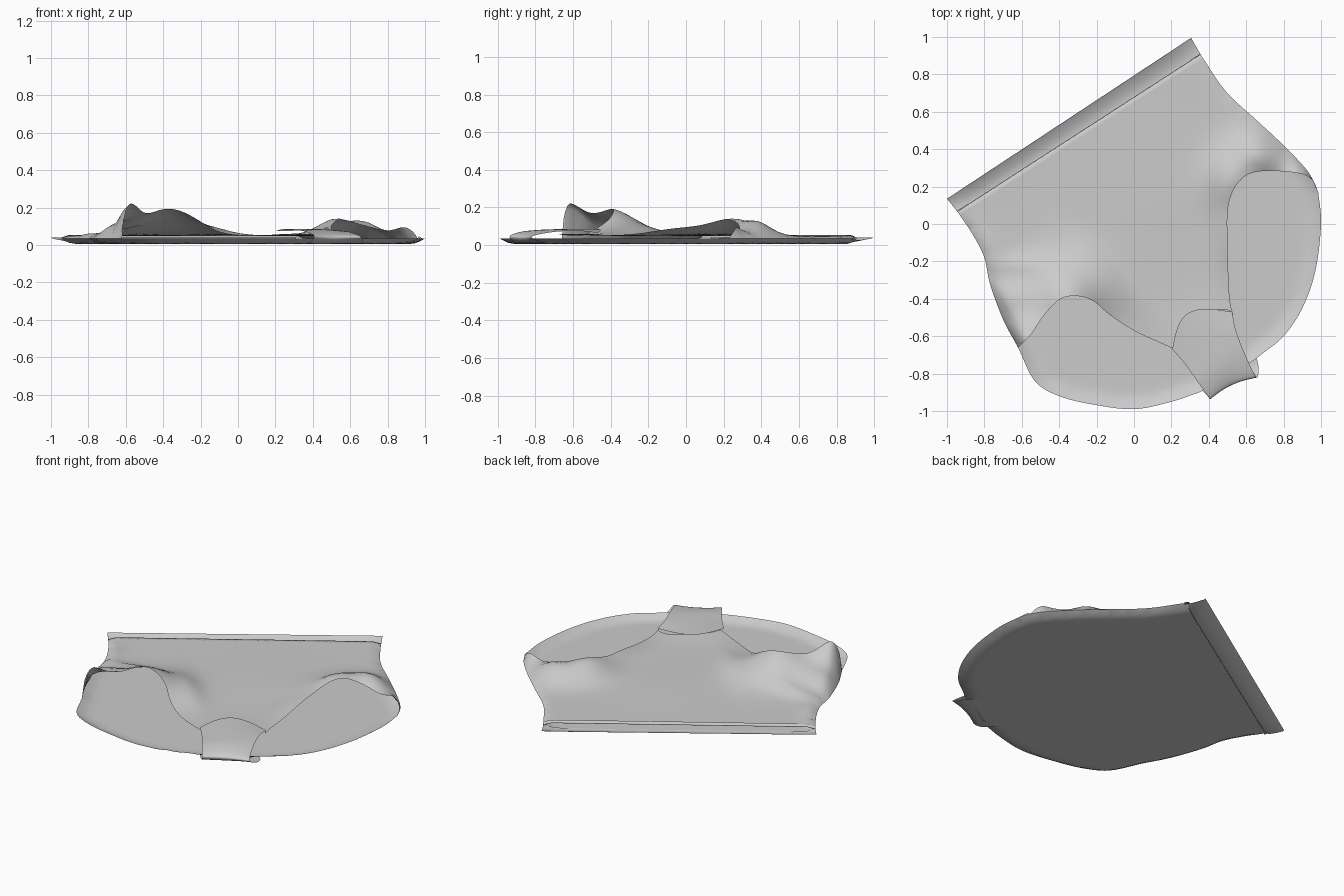
import bpy, bmesh, math
from mathutils import Vector
from mathutils.geometry import delaunay_2d_cdt

if "Cube" in bpy.data.objects:
    bpy.data.objects.remove(bpy.data.objects["Cube"])


def spline(pts, n=7):
    """Catmull-Rom curve through 2D or 3D points."""
    p = [Vector(q) for q in pts]
    p = [2 * p[0] - p[1]] + p + [2 * p[-1] - p[-2]]
    out = []
    for i in range(1, len(p) - 2):
        a, b, c, d = p[i - 1:i + 3]
        for k in range(n):
            t = k / n
            out.append(0.5 * (2 * b + (c - a) * t + (2 * a - 5 * b + 4 * c - d) * t * t
                              + (3 * b - a - 3 * c + d) * t ** 3))
    return out + [p[-2]]


def dist(q, line):
    best = 9.0
    for a, b in zip(line, line[1:]):
        ab = b - a
        t = max(0, min(1, (q - a).dot(ab) / max(ab.length_squared, 1e-9)))
        best = min(best, (q - a - ab * t).length)
    return best


def finish(name, verts, faces):
    me = bpy.data.meshes.new(name)
    me.from_pydata([tuple(v) for v in verts], [], faces)
    ob = bpy.data.objects.new(name, me)
    bpy.context.collection.objects.link(ob)
    bm = bmesh.new()
    bm.from_mesh(me)
    bmesh.ops.delete(bm, geom=[v for v in bm.verts if not v.link_faces], context='VERTS')
    bm.to_mesh(me)
    bm.free()
    me.shade_smooth()
    return ob


def cloth(name, outline, height, flip=False, step=0.035):
    """Fill a 2D outline with an even mesh and drape it with height(point)."""
    pts = []
    for q in outline:
        if not pts or (q - pts[-1]).length > 0.004:
            pts.append(q)
    if (pts[0] - pts[-1]).length < 0.004:
        pts.pop()
    n = len(pts)
    ring = pts + [pts[0]]
    m = int(1.05 / step)
    grid = [Vector((i * step + (j % 2) * step / 2, j * step))
            for i in range(-m, m) for j in range(-m, m)]
    pts = pts + [q for q in grid if dist(q, ring) > step * 0.45]
    v, _, f, *_ = delaunay_2d_cdt(pts, [], [list(range(n))], 1, 1e-5)
    if flip:
        f = [list(reversed(t)) for t in f]
    finish(name, [(q.x, q.y, height(q)) for q in v], [list(t) for t in f])


def loft(name, rows):
    n = len(rows[0])
    faces = [(i * n + j, i * n + j + 1, (i + 1) * n + j + 1, (i + 1) * n + j)
             for i in range(len(rows) - 1) for j in range(n - 1)]
    finish(name, [v for r in rows for v in r], faces)


# Shared edges of the front and back panels
side_r = spline([(.36, .90), (.49, .71), (.65, .56), (.80, .42), (.93, .28), (.985, .17)])
side_l = spline([(-.94, .06), (-.86, -.06), (-.80, -.18), (-.77, -.32), (-.70, -.51), (-.62, -.66)])
waist = spline([(-.94, .06), (-.29, .48), (.36, .90)], 18)
back_r = spline([(.985, .17), (1, 0), (.97, -.25), (.90, -.45), (.80, -.60), (.69, -.69), (.64, -.73)])
back_l = spline([(.35, -.90), (.20, -.95), (0, -.99), (-.22, -.965), (-.40, -.92), (-.53, -.84), (-.62, -.66)])
open_r = spline([(.985, .17), (.95, .24), (.86, .275), (.66, .28), (.56, .225), (.505, .10),
                 (.50, -.1), (.51, -.38), (.53, -.49)])
open_l = spline([(.23, -.675), (.14, -.635), (0, -.57), (-.13, -.485), (-.22, -.41), (-.31, -.385),
                 (-.40, -.405), (-.49, -.50), (-.55, -.59), (-.62, -.66)])

# Folds of the front: x, y, radius along, radius across, angle, height
folds = [(-.36, -.41, .20, .20, 0, .145), (-.59, -.64, .15, .13, 40, .165),
         (-.66, -.40, .13, .10, 20, .045), (-.82, -.12, .12, .08, -50, .02),
         (-.15, -.27, .26, .07, -45, .02), (-.60, -.22, .17, .05, 0, .02),
         (.54, .26, .17, .14, 60, .085), (.68, .37, .13, .08, -35, .05),
         (.91, .26, .09, .08, 0, .055), (.50, -.02, .09, .22, 0, .04),
         (.1, .1, .3, .3, 0, .006), (.40, -.66, .2, .2, 0, .02)]


def front_raw(q):
    z = .048
    for x, y, a, b, ang, h in folds:
        c, s = math.cos(math.radians(ang)), math.sin(math.radians(ang))
        dx, dy = q.x - x, q.y - y
        z += h * math.exp(-((dx * c + dy * s) / a) ** 2 - ((dy * c - dx * s) / b) ** 2)
    return z


def front_z(q):
    d = min(dist(q, side_l), dist(q, side_r))
    k = max(0, 1 - d / .07)
    return .035 + (front_raw(q) - .035) * math.sqrt(1 - k * k)


back_ring = side_r + back_r + back_l + side_l[::-1]
hems = [side_r, back_r, back_l, side_l]


def back_z(q):
    d = min(dist(q, h) for h in hems)
    k = max(0, 1 - d / .08)
    ripple = .004 * math.sin(28 * (q.x - q.y)) * k * (1 - k)
    return .006 + .029 * k * k + ripple


# Front panel, ending on the curved gusset seam
seam = [(.53, -.49), (.50, -.46), (.42, -.465), (.33, -.53), (.26, -.60), (.23, -.675)]
cloth("front_panel", waist + side_r + open_r + spline(seam) + open_l + side_l[::-1], front_z)

# Back panel, lying on the ground
cloth("back_panel", back_ring + waist, back_z, True)

# Narrow turned hem on the inside of the front waist
across = Vector((-.54, .84))
loft("front_waist_hem", [[(p.x + across.x * o, p.y + across.y * o, front_z(p) + h) for p in waist]
                         for o, h in ((-.02, .004), (.006, .005), (.01, -.003), (-.02, -.008))])

# Waistband standing out beyond the back panel
band = []
for t, z in ((0, .008), (.08, .006), (.5, .018), (.92, .034), (1, .040)):
    a, b = Vector((-.94, .06)).lerp(Vector((-1, .135)), t), Vector((.36, .90)).lerp(Vector((.305, .995)), t)
    band.append([(*a.lerp(b, i / 36), z + (.022 * (1 - t) * abs(i / 18 - 1) ** 14)) for i in range(37)])
loft("back_waistband", band)

# Crotch gusset: over the front seam, round the fold and under to the back
left = spline([(.205, -.67, .075), (.27, -.745, .075), (.345, -.85, .075), (.405, -.935, .05),
               (.385, -.91, .015), (.34, -.86, .006), (.31, -.80, .005)], 6)
right = spline([(.525, -.47, .065), (.545, -.57, .075), (.595, -.70, .07), (.655, -.82, .045),
                (.665, -.76, .015), (.645, -.70, .006), (.60, -.66, .005)], 6)
rows = []
for i, (a, b) in enumerate(zip(left, right)):
    bulge = .12 * max(0, 1 - i / 10) ** 1.5
    row = []
    for j in range(17):
        s = j / 16
        w = math.sin(math.pi * s)
        p = a.lerp(b, s)
        dip = .02 * w * math.exp(-((i - 18) / 4) ** 2)
        p += Vector((-.62 * bulge * w - dip * .5, .78 * bulge * w + dip, .016 * w * max(0, 1 - i / 18)))
        if i < 7:
            p.z = max(p.z, front_raw(p) + .004)
        row.append(p)
    rows.append(row)
loft("crotch_gusset", rows)
